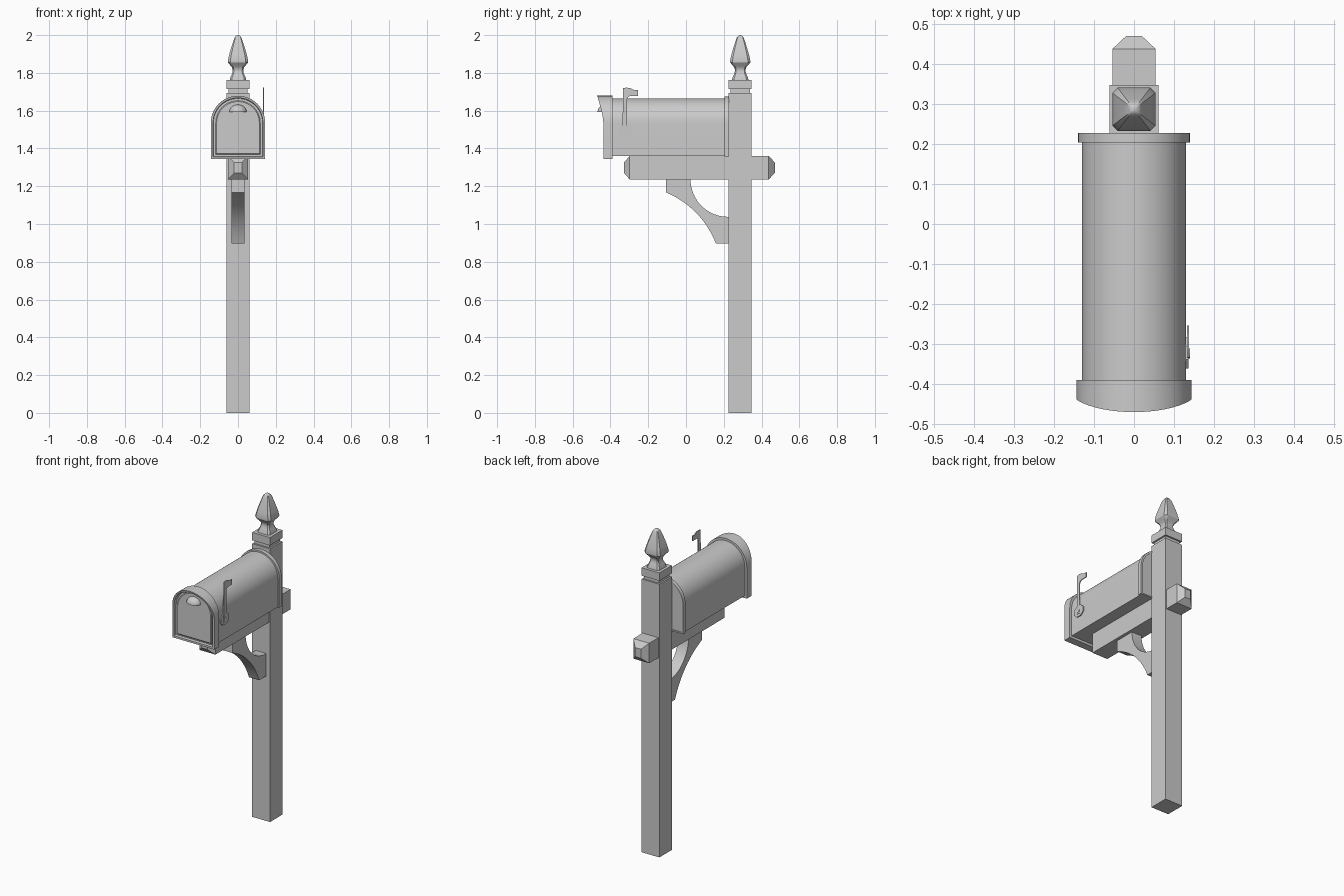
import bpy, bmesh
from math import sin, cos, pi

if "Cube" in bpy.data.objects:
    bpy.data.objects.remove(bpy.data.objects["Cube"])

ZC = 1.535   # height of the arch centre of the box
YP = 0.287   # post centre in y


def finish(name, bm, smooth=False):
    bmesh.ops.recalc_face_normals(bm, faces=bm.faces)
    me = bpy.data.meshes.new(name)
    bm.to_mesh(me)
    bm.free()
    ob = bpy.data.objects.new(name, me)
    bpy.context.collection.objects.link(ob)
    if smooth:
        bpy.ops.object.select_all(action='DESELECT')
        ob.select_set(True)
        bpy.context.view_layer.objects.active = ob
        bpy.ops.object.shade_smooth_by_angle(angle=0.5)
    return ob


def loft(name, rings, cyclic=False, smooth=False):
    """Skin equal-length rings; cap the ends, or join last to first."""
    bm = bmesh.new()
    vs = [[bm.verts.new(p) for p in r] for r in rings]
    n = len(vs[0])
    pairs = list(zip(vs, vs[1:])) + ([(vs[-1], vs[0])] if cyclic else [])
    for a, b in pairs:
        for i in range(n):
            j = (i + 1) % n
            bm.faces.new((a[i], a[j], b[j], b[i]))
    if not cyclic:
        bm.faces.new(vs[0])
        bm.faces.new(vs[-1])
    return finish(name, bm, smooth)


def arch(half, bottom, y, n=28):
    """Mailbox outline; y is a number or a function of z."""
    pts = [(-half, bottom), (half, bottom)]
    pts += [(half * cos(pi * i / n), ZC + half * sin(pi * i / n)) for i in range(n + 1)]
    return [(x, y(z) if callable(y) else y, z) for x, z in pts]


def square(h, z):
    return [(sx * h, YP + sy * h, z) for sx, sy in ((-1, -1), (1, -1), (1, 1), (-1, 1))]


def chamfered(h, z, c=0.24):
    k = h * (1 - c)
    return [(x, YP + y, z) for x, y in ((-k, -h), (k, -h), (h, -k), (h, k),
                                        (k, h), (-k, h), (-h, k), (-h, -k))]


def plate(name, pts, x0, x1, smooth=False):
    """Extrude a (y, z) outline along x."""
    return loft(name, [[(x, y, z) for y, z in pts] for x in (x0, x1)], smooth=smooth)


# Post with grooved neck and cap block
loft("post", [square(h, z) for h, z in ((.061, 0), (.061, 1.693))])
loft("post_neck", [square(.051, 1.69), square(.051, 1.716)])
loft("post_cap", [square(h, z) for h, z in ((.061, 1.714), (.061, 1.763))])

# Finial
loft("finial", [chamfered(h, z) for h, z in (
    (.044, 1.76), (.041, 1.775), (.034, 1.79), (.029, 1.805), (.028, 1.818),
    (.034, 1.832), (.046, 1.846), (.053, 1.855), (.054, 1.863), (.047, 1.895),
    (.037, 1.93), (.026, 1.965), (.018, 1.987), (.010, 1.997), (.004, 2.0))], smooth=True)

# Support beam with pyramid-cut ends
def beam_ring(y, hx, hz):
    return [(sx * hx, y, 1.298 + sz * hz) for sx, sz in ((-1, -1), (1, -1), (1, 1), (-1, 1))]

loft("beam", [beam_ring(-.328, .02, .028), beam_ring(-.298, .054, .062),
              beam_ring(.438, .054, .062), beam_ring(.47, .02, .028)])

# Curved bracket under the beam
A, C, B = (-.105, 1.167), (.081, 1.086), (.158, .898)
outer = [tuple((1 - t) ** 2 * a + 2 * t * (1 - t) * c + t * t * b for a, c, b in zip(A, C, B))
         for t in (i / 14 for i in range(15))]
inner = [(.222 - .198 * sin(a), 1.236 - .198 * cos(a)) for a in (pi / 2 * i / 16 for i in range(17))]
plate("bracket", [(-.105, 1.238)] + outer + [(.23, .898), (.23, 1.038)] + inner,
      -.035, .035, smooth=True)

# Mailbox body and rear rim
loft("mailbox_body", [arch(.13, 1.359, -.40), arch(.13, 1.359, .222)], smooth=True)
loft("rear_rim", [arch(.14, 1.358, .204), arch(.14, 1.358, .228),
                  arch(.128, 1.366, .228), arch(.128, 1.366, .204)], cyclic=True, smooth=True)


# Front hood whose edge sweeps forward at the top
def hood_front(z):
    t = min(max((z - 1.53) / .147, 0), 1)
    return -.437 - .033 * t ** 1.5

loft("front_hood", [arch(.144, 1.344, -.39), arch(.144, 1.344, hood_front),
                    arch(.132, 1.356, hood_front), arch(.128, 1.362, -.39)],
     cyclic=True, smooth=True)

# Door with raised panel
loft("door", [arch(.131, 1.357, -.395), arch(.131, 1.357, -.420)], smooth=True)
loft("door_panel", [arch(.118, 1.368, -.418), arch(.118, 1.368, -.426),
                    arch(.113, 1.373, -.430)], smooth=True)

# Half-dome door pull
bm = bmesh.new()
bmesh.ops.create_uvsphere(bm, u_segments=24, v_segments=16, radius=1)
bmesh.ops.bisect_plane(bm, geom=bm.verts[:] + bm.edges[:] + bm.faces[:],
                       plane_co=(0, 0, 0), plane_no=(0, 0, -1), clear_outer=True)
bmesh.ops.holes_fill(bm, edges=[e for e in bm.edges if e.is_boundary])
for v in bm.verts:
    v.co = (v.co.x * .046, -.426 + v.co.y * .042, 1.594 + v.co.z * .038)
finish("door_pull", bm, True)

# Signal flag: arm with tab, and pivot plate
plate("flag_arm", [(-.336, 1.47), (-.312, 1.47), (-.312, 1.66), (-.306, 1.672), (-.296, 1.678),
                   (-.254, 1.678), (-.254, 1.709), (-.275, 1.709), (-.293, 1.719),
                   (-.315, 1.722), (-.334, 1.719), (-.334, 1.68)], .133, .138)
plate("flag_pivot", [(-.322 + .043 * cos(pi / 8 + i * pi / 4), 1.488 + .037 * sin(pi / 8 + i * pi / 4))
                     for i in range(8)], .128, .136)
plate("flag_bolt", [(-.324 + .012 * cos(i * pi / 6), 1.488 + .012 * sin(i * pi / 6))
                    for i in range(12)], .13, .140)
